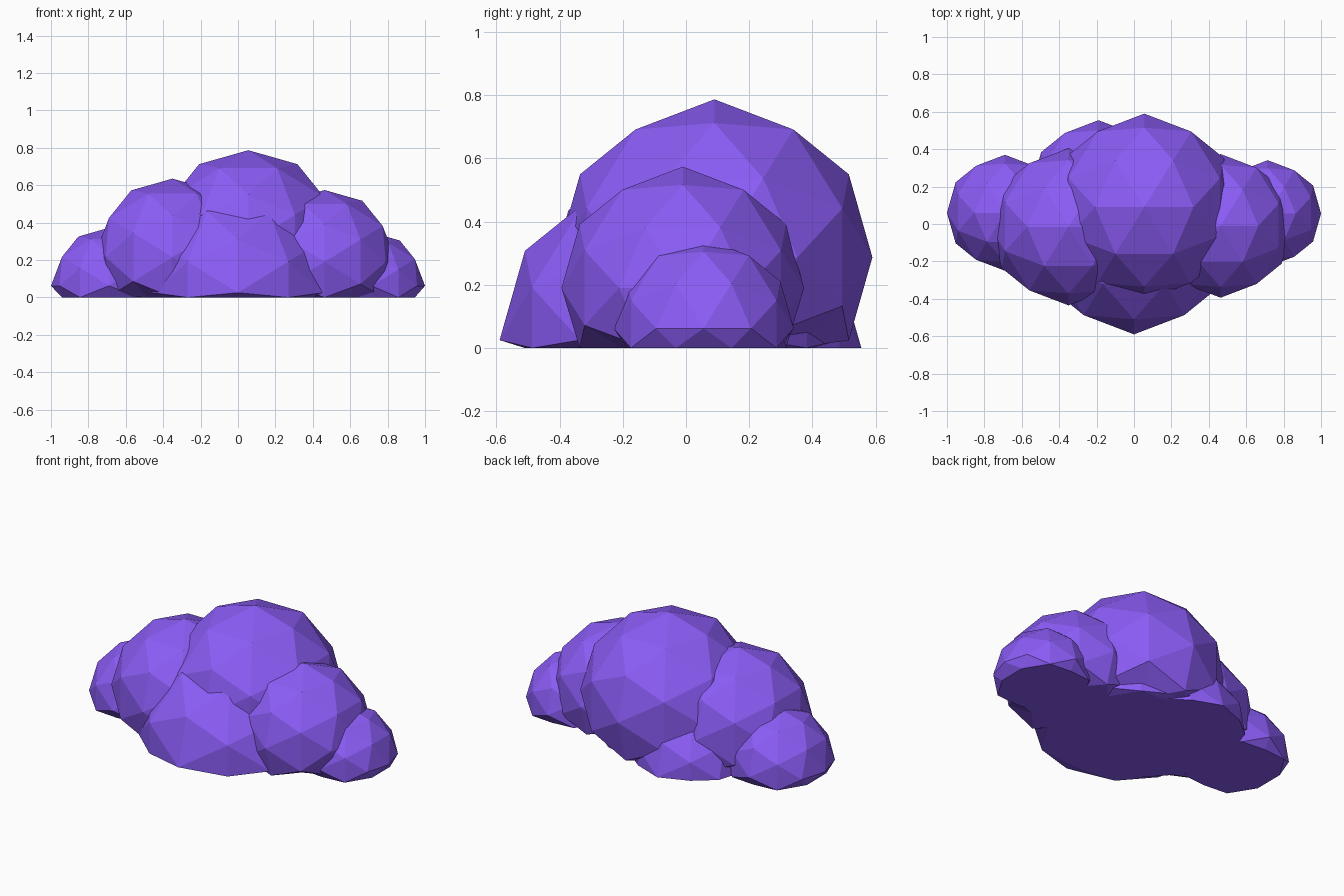
import bpy, bmesh
from itertools import product
from mathutils import Vector

if "Cube" in bpy.data.objects:
    bpy.data.objects.remove(bpy.data.objects["Cube"])

# violet cloud material
mat = bpy.data.materials.new("violet")
mat.diffuse_color = (0.258, 0.107, 0.922, 1)
mat.use_nodes = True
mat.node_tree.nodes["Principled BSDF"].inputs["Base Color"].default_value = mat.diffuse_color

# unit 80-sided ball with an edge midpoint on every axis
PHI = (1 + 5 ** 0.5) / 2
SEEDS = [(1, 0, PHI), (0, 0, 1), (0.309017, 0.5, 0.809017)]
BALL = set()
for seed in SEEDS:
    for turn in range(3):
        p = Vector(seed[turn:] + seed[:turn]).normalized()
        for s in product((-1, 1), repeat=3):
            BALL.add(tuple(round(a * b, 6) + 0.0 for a, b in zip(p, s)))


def puff(name, centre, radius):
    """Low-poly ball whose underside is pressed flat onto z = 0."""
    bm = bmesh.new()
    for p in sorted(BALL):
        bm.verts.new(p)
    bmesh.ops.convex_hull(bm, input=bm.verts[:])
    bmesh.ops.recalc_face_normals(bm, faces=bm.faces[:])
    for v in bm.verts:
        v.co = v.co * radius + Vector(centre)
        v.co.z = max(v.co.z, 0)
    mesh = bpy.data.meshes.new(name)
    bm.to_mesh(mesh)
    bm.free()
    mesh.materials.append(mat)
    bpy.context.collection.objects.link(bpy.data.objects.new(name, mesh))


# cloud puffs
puff("centre_puff", (0.055, 0.09, 0.287), 0.5)
puff("left_puff", (-0.35, -0.015, 0.215), 0.42)
puff("right_puff", (0.463, -0.01, 0.19), 0.384)
puff("left_end_puff", (-0.69, 0.06, 0.062), 0.31)
puff("right_end_puff", (0.715, 0.056, 0.062), 0.285)
puff("front_puff", (0, -0.052, 0.025), 0.538)
puff("back_puff", (-0.19, 0.195, 0), 0.36)
